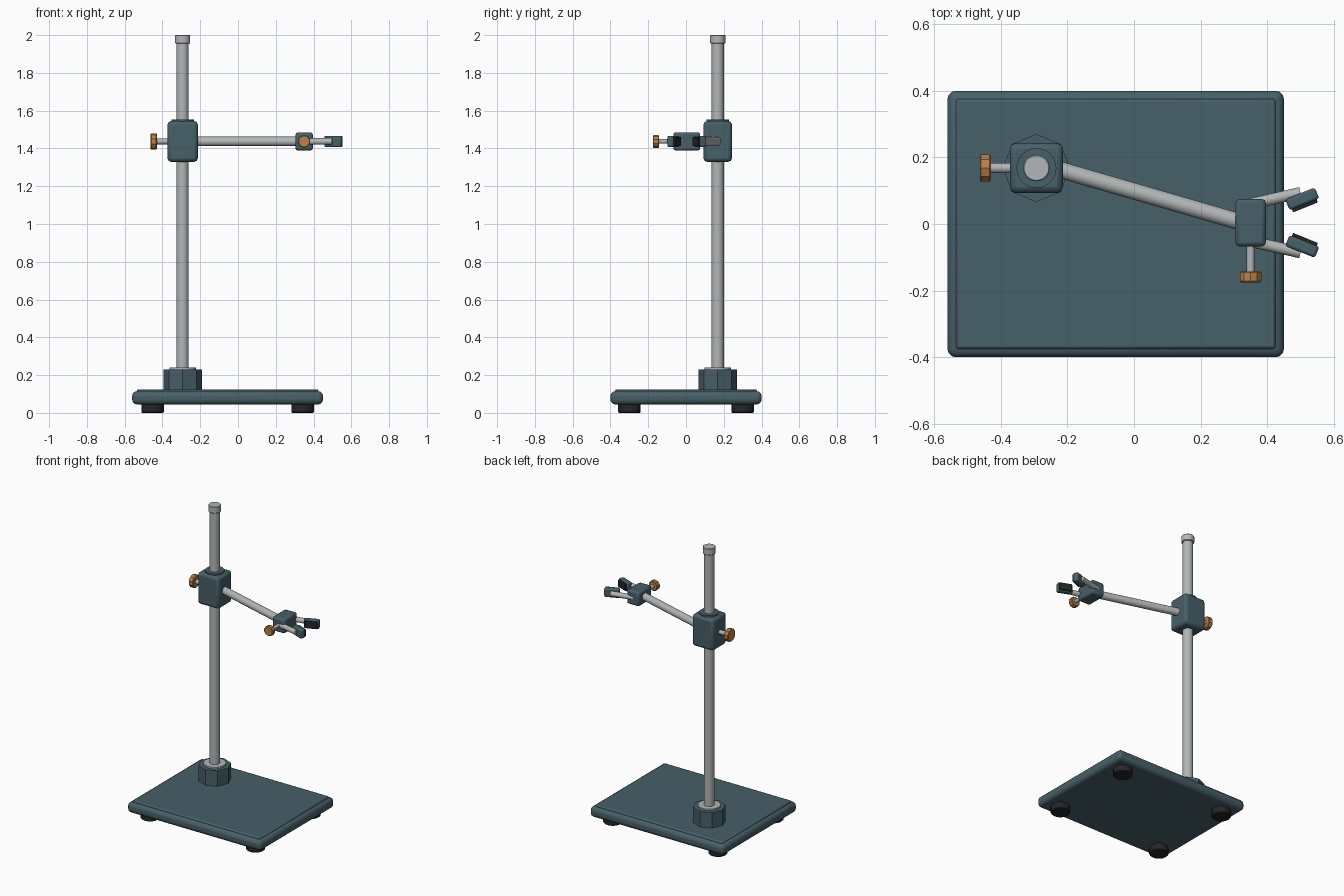
import bpy
from math import pi, radians
from mathutils import Vector

cube = bpy.data.objects.get("Cube")
if cube:
    bpy.data.objects.remove(cube, do_unlink=True)


def material(name, rgb):
    m = bpy.data.materials.new(name)
    m.use_nodes = True
    m.diffuse_color = (*rgb, 1)
    m.node_tree.nodes["Principled BSDF"].inputs["Base Color"].default_value = (*rgb, 1)
    return m


teal = material("dark teal paint", (0.063, 0.115, 0.138))
steel = material("brushed steel", (0.45, 0.47, 0.47))
brass = material("warm brass", (0.49, 0.22, 0.065))
rubber = material("black rubber", (0.018, 0.019, 0.02))


def finish(name, mat, bevel, segments=2, smooth=True):
    ob = bpy.context.object
    ob.name = name
    ob.data.materials.append(mat)
    if bevel:
        mod = ob.modifiers.new("rounded edges", 'BEVEL')
        mod.width = bevel
        mod.segments = segments
        mod.limit_method = 'ANGLE'
        mod.angle_limit = radians(50)
    if smooth:
        bpy.ops.object.shade_smooth_by_angle(angle=radians(35))
    return ob


def box(name, centre, size, mat, bevel=0.0, turn=0.0, segments=2):
    bpy.ops.mesh.primitive_cube_add(size=1, location=centre, rotation=(0, 0, turn))
    bpy.context.object.scale = size
    bpy.ops.object.transform_apply(location=False, rotation=False, scale=True)
    return finish(name, mat, bevel, segments)


def rod(name, start, end, radius, mat, sides=24, bevel=0.0, smooth=True):
    a, b = Vector(start), Vector(end)
    bpy.ops.mesh.primitive_cylinder_add(vertices=sides, radius=radius,
                                        depth=(b - a).length, location=(a + b) / 2)
    bpy.context.object.rotation_euler = (b - a).to_track_quat('Z', 'Y').to_euler()
    return finish(name, mat, bevel, 1, smooth)


# Base with raised top and four feet
base_x = -0.055
box("base_plate", (base_x, 0, 0.08), (1.01, 0.8, 0.07), teal, 0.025, segments=3)
box("base_top", (base_x, 0, 0.11), (0.96, 0.75, 0.03), teal, 0.008)
for sx, side in ((-1, "right"), (1, "left")):
    for sy, end in ((-1, "front"), (1, "back")):
        x, y = base_x + sx * 0.397, sy * 0.3
        rod(f"foot_{end}_{side}", (x, y, 0), (x, y, 0.055), 0.06, rubber, 16, 0.005)

# Upright post with socket and cap
px, py, level = -0.293, 0.168, 1.437


def on_post(name, low, high, radius, mat, **options):
    return rod(name, (px, py, low), (px, py, high), radius, mat, **options)


on_post("post_socket", 0.12, 0.23, 0.102, teal, sides=8, smooth=False)
on_post("socket_ring", 0.22, 0.24, 0.07, steel)
on_post("post", 0.12, 1.98, 0.032, steel)
on_post("post_cap", 1.955, 2.0, 0.04, steel, bevel=0.003)

# Sliding clamp and its thumbscrew
box("post_clamp", (px, py, level), (0.16, 0.15, 0.215), teal, 0.018)
on_post("clamp_collar", 1.5, 1.554, 0.06, teal)
rod("clamp_screw", (-0.44, py, level), (-0.36, py, level), 0.015, steel, 16)
rod("clamp_knob", (-0.463, py, level), (-0.43, py, level), 0.043, brass, 10, 0.004, False)

# Arm and gripping head
hx, hy = 0.35, 0.004
rod("arm", (-0.25, 0.171, level), (hx, -0.003, level), 0.025, steel)
box("grip_head", (hx, hy, level), (0.092, 0.142, 0.096), teal, 0.012)
rod("grip_screw", (hx, -0.15, level), (hx, -0.06, level), 0.012, steel, 16)
rod("grip_knob", (hx, -0.175, level), (hx, -0.142, level), 0.034, brass, 10, 0.004, False)

# Two splayed fingers with rubber-faced jaws
for s, side in ((-1, "front"), (1, "back")):
    turn = s * radians(22)
    rod(f"finger_{side}", (hx, hy + s * 0.056, level), (0.5, hy + s * 0.09, level),
        0.017, steel, 16)
    jaw = Vector((0.505, hy + s * 0.071, level))
    inward = Vector((abs(turn), -s, 0)).normalized()
    box(f"jaw_{side}", jaw, (0.096, 0.036, 0.06), teal, 0.008, turn)
    box(f"jaw_pad_{side}", jaw + inward * 0.02, (0.08, 0.014, 0.048), rubber, 0.002, turn)
